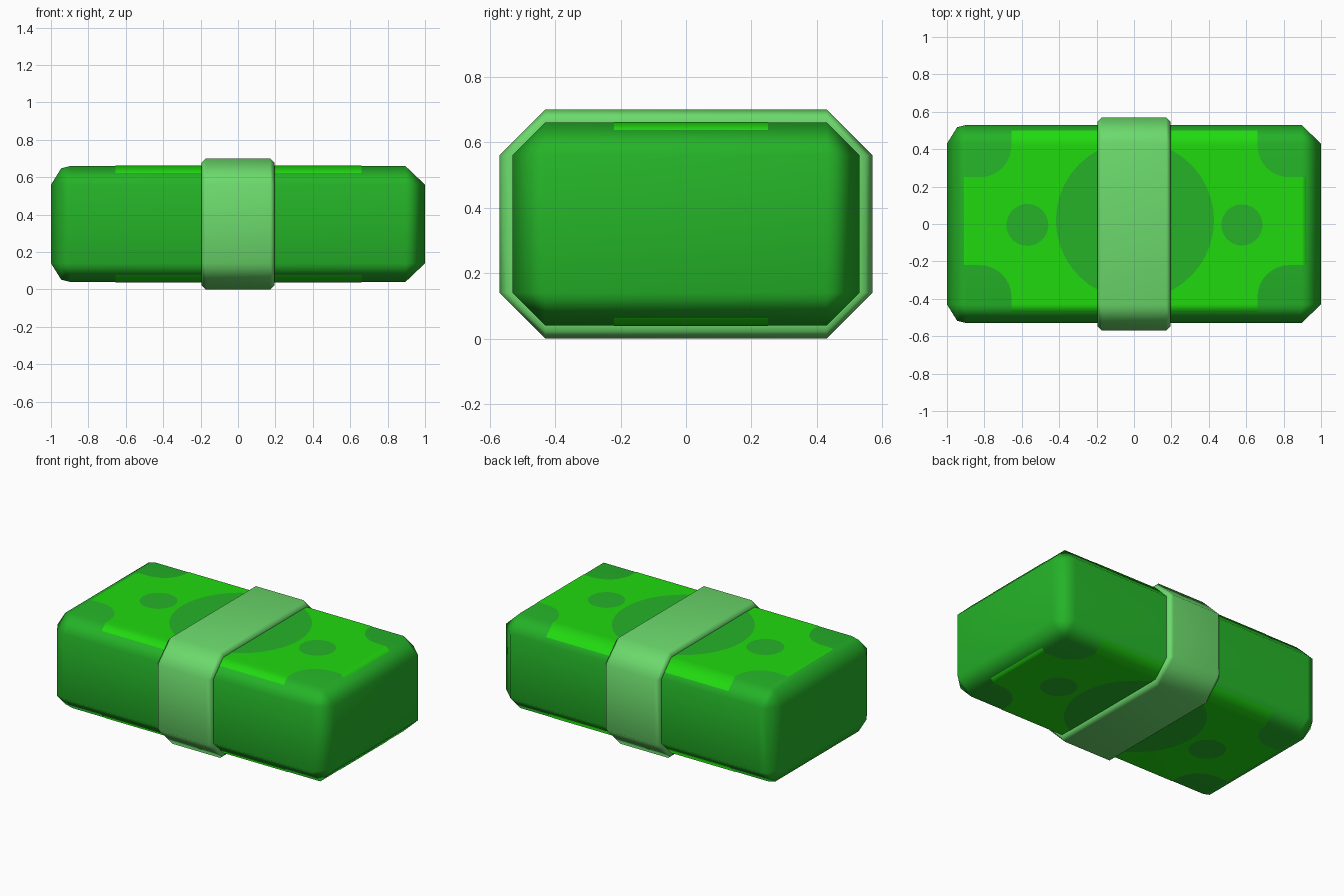
import bpy, bmesh, math

if "Cube" in bpy.data.objects:
    bpy.data.objects.remove(bpy.data.objects["Cube"])

MID = 0.35                 # height of the block's centre
CY, CZ = 0.43, 0.21        # where the chamfers begin (half sizes)


def material(name, rgb):
    m = bpy.data.materials.new(name)
    m.diffuse_color = (*rgb, 1)
    m.use_nodes = True
    m.node_tree.nodes["Principled BSDF"].inputs["Base Color"].default_value = m.diffuse_color
    return m


GREEN = material("note green", (0.018, 0.45, 0.021))
BRIGHT = material("bright green", (0.015, 0.70, 0.005))
PALE = material("pale green", (0.15, 0.70, 0.15))


def finish(bm, name, mat, weighted=True):
    bmesh.ops.remove_doubles(bm, verts=bm.verts, dist=1e-5)
    me = bpy.data.meshes.new(name)
    bm.to_mesh(me)
    bm.free()
    me.materials.append(mat)
    ob = bpy.data.objects.new(name, me)
    bpy.context.collection.objects.link(ob)
    bpy.ops.object.select_all(action='DESELECT')
    ob.select_set(True)
    bpy.context.view_layer.objects.active = ob
    bpy.ops.object.shade_smooth_by_angle(angle=math.radians(65))
    if weighted:
        mod = ob.modifiers.new("even shading", 'WEIGHTED_NORMAL')
        mod.keep_sharp = True
    return ob


def octagon(d):
    """Cross-section grown by d from the inner rectangle, corners cut at 45 degrees."""
    pts = []
    for sy, sz in ((1, 1), (-1, 1), (-1, -1), (1, -1)):
        a = (sy * (CY + d), MID + sz * CZ)
        b = (sy * CY, MID + sz * (CZ + d))
        pts += [a, b] if sy * sz > 0 else [b, a]
    return pts


def loft(rings, name, mat, caps):
    bm = bmesh.new()
    loops = [[bm.verts.new((x, y, z)) for y, z in octagon(d)] for x, d in rings]
    for a, b in zip(loops, loops[1:]):
        for i in range(8):
            j = (i + 1) % 8
            bm.faces.new((a[i], a[j], b[j], b[i]))
    if caps:
        bm.faces.new(loops[0])
        bm.faces.new(loops[-1])
    bmesh.ops.remove_doubles(bm, verts=bm.verts, dist=1e-5)
    bmesh.ops.recalc_face_normals(bm, faces=bm.faces)
    return finish(bm, name, mat)


# Stack of notes; the left end is rounded a little more than the right
loft([(-1, 0), (-0.945, 0.088), (-0.895, 0.1), (0.895, 0.1), (1, 0)],
     "note_stack", GREEN, True)

# Paper band around the middle
loft([(-0.195, 0.095), (-0.195, 0.118), (-0.172, 0.14),
      (0.172, 0.14), (0.195, 0.118), (0.195, 0.095)], "paper_band", PALE, False)


def surface(x, y):
    drop = max(0, abs(y) - CY, x - 0.895, (-0.895 - x) * 0.24)
    return CZ + 0.1 - drop


def plate(points, name, mat, lift):
    """Thin painted shape draped over the top (+1) and the underside (-1)."""
    for side, label in ((1, "top"), (-1, "bottom")):
        bm = bmesh.new()
        bm.faces.new([bm.verts.new((x, y, 0)) for x, y in points])
        for co, no in (((0, CY, 0), (0, 1, 0)), ((0, -CY, 0), (0, 1, 0)),
                       ((0.895, 0, 0), (1, 0, 0)), ((-0.895, 0, 0), (1, 0, 0))):
            bmesh.ops.bisect_plane(bm, geom=bm.verts[:] + bm.edges[:] + bm.faces[:],
                                   plane_co=co, plane_no=no)
        bm.normal_update()
        flip = [f for f in bm.faces if f.normal.z * side < 0]
        bmesh.ops.reverse_faces(bm, faces=flip)
        for v in bm.verts:
            v.co.z = MID + side * (surface(v.co.x, v.co.y) + lift)
        finish(bm, f"{name}_{label}", mat)


# Bright printed panel with scooped corners
x0, x1, y0, y1, r = -0.91, 0.92, -0.47, 0.50, 0.17
outline = []
for cx, cy, ex, ey, start in ((0.83, 0.42, x1, y1, -90), (-0.825, 0.42, x0, y1, 0),
                              (-0.825, -0.39, x0, y0, 90), (0.83, -0.39, x1, y0, 180)):
    arc = []
    for i in range(9):         # quarter arc bulging towards the centre
        a = math.radians(start + (-90 * i / 8))
        arc.append((cx + r * math.cos(a), cy + r * math.sin(a)))
    if start in (0, 180):
        outline += [(arc[0][0], ey)] + arc + [(ex, arc[-1][1])]
    else:
        outline += [(ex, arc[0][1])] + arc + [(arc[-1][0], ey)]
plate(outline, "printed_panel", BRIGHT, 0.002)

# Dark printed discs: one large in the middle, one small each side
for name, cx, cy, rad in (("centre_disc", 0.005, 0.02, 0.423),
                          ("left_disc", -0.57, -0.005, 0.112),
                          ("right_disc", 0.577, -0.005, 0.11)):
    plate([(cx + rad * math.cos(math.tau * i / 40), cy + rad * math.sin(math.tau * i / 40))
           for i in range(40)], name, GREEN, 0.004)
